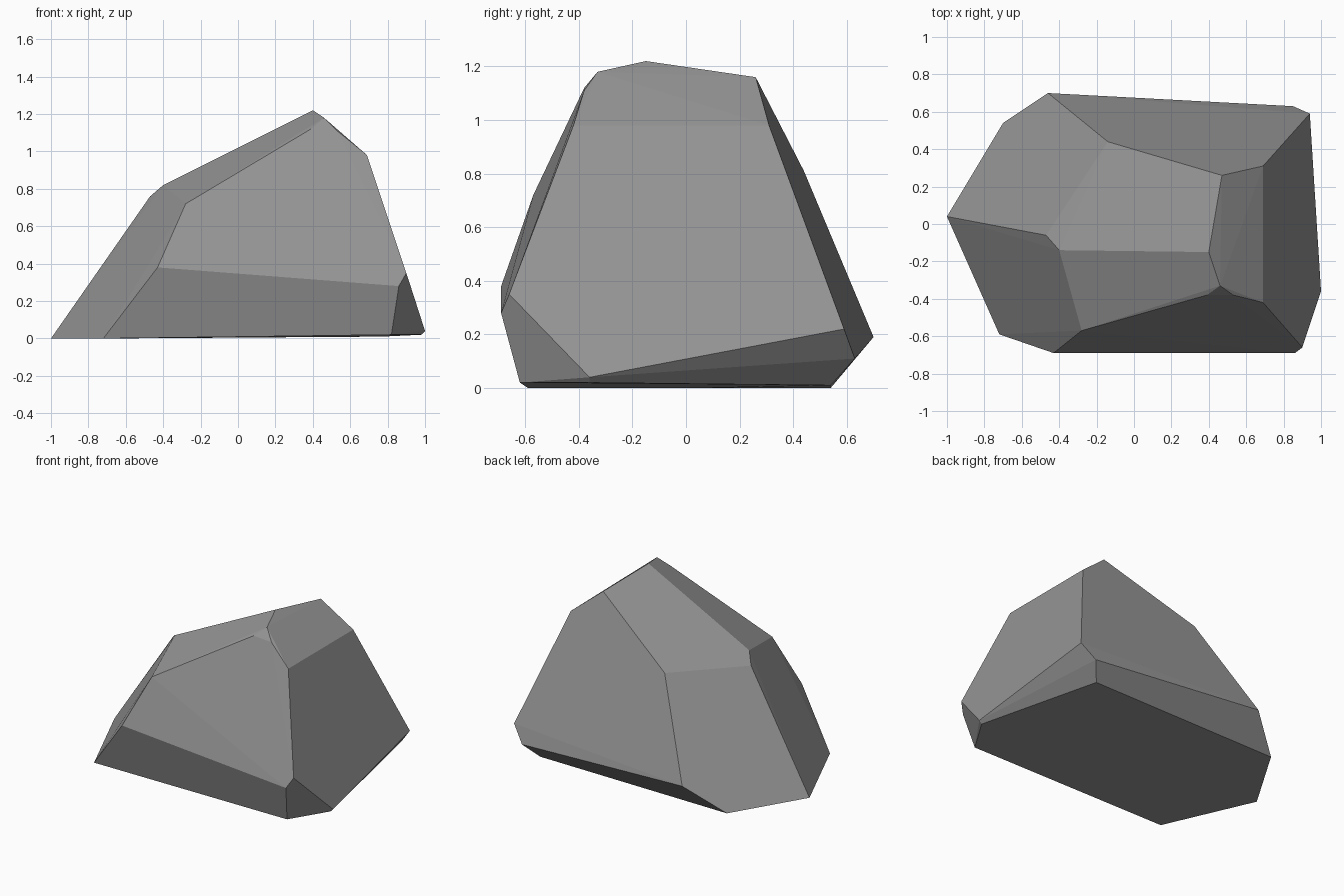
import bpy
import bmesh
import math

# Remove the default cube only
default_cube = bpy.data.objects.get("Cube")
if default_cube:
    bpy.data.objects.remove(default_cube, do_unlink=True)


def make_material(name, color):
    material = bpy.data.materials.new(name)
    material.use_nodes = True
    material.diffuse_color = color
    material.node_tree.nodes["Principled BSDF"].inputs["Base Color"].default_value = color
    return material


def faceted_hull(name, corner_rings, material):
    """Wrap a tight convex skin around the corners and merge coplanar facets."""
    bm = bmesh.new()
    for ring in corner_rings:
        for corner in ring:
            bm.verts.new(corner)
    bmesh.ops.convex_hull(bm, input=bm.verts[:])
    bmesh.ops.dissolve_limit(bm, angle_limit=math.radians(2),
                             verts=bm.verts[:], edges=bm.edges[:])
    bmesh.ops.recalc_face_normals(bm, faces=bm.faces[:])
    mesh = bpy.data.meshes.new(name)
    bm.to_mesh(mesh)
    bm.free()
    mesh.materials.append(material)
    rock = bpy.data.objects.new(name, mesh)
    bpy.context.collection.objects.link(rock)
    return rock


# Underside, very slightly tilted
base_ring = [(-1, .04, 0), (-.72, -.59, 0), (.82, -.62, .02),
             (.98, -.36, .02), (.77, .54, .01), (-.7, .54, 0)]
# Widest belt: front bevel, right corner and back bevel
belt_ring = [(-.43, -.69, .38), (.86, -.69, .28), (.9, -.66, .35),
             (1, -.36, .04), (.94, .59, .22), (.85, .63, .11),
             (-.46, .7, .19)]
# Shoulders around the sloping roof
shoulder_ring = [(-.28, -.57, .72), (-.47, -.06, .76), (-.4, -.14, .82),
                 (-.14, .44, .81), (.69, .31, .98), (.69, -.42, .98)]
# Peak with its small chipped corner
peak_ring = [(.4, -.15, 1.22), (.46, -.33, 1.18), (.39, -.38, 1.12),
             (.53, -.38, 1.11), (.47, .26, 1.16)]

stone_grey = make_material("stone grey", (.3, .3, .3, 1))
faceted_hull("boulder", [base_ring, belt_ring, shoulder_ring, peak_ring], stone_grey)
